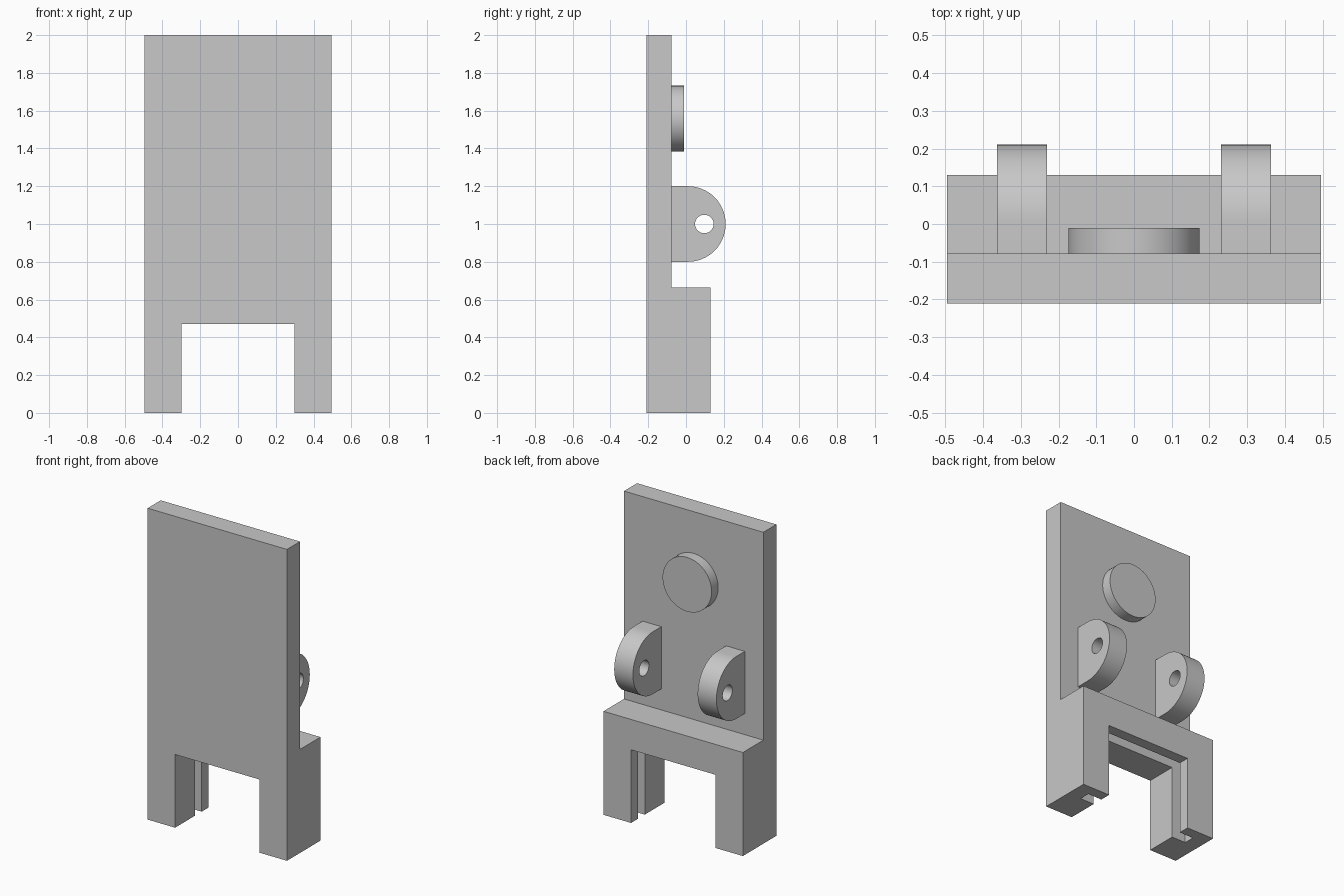
import bpy
import bmesh
from math import sin, cos, pi, radians
from mathutils import Vector

cube = bpy.data.objects.get("Cube")
if cube:
    bpy.data.objects.remove(cube, do_unlink=True)

grey = bpy.data.materials.new("light grey")
grey.use_nodes = True
grey.diffuse_color = (0.58, 0.58, 0.58, 1)
grey.node_tree.nodes["Principled BSDF"].inputs["Base Color"].default_value = grey.diffuse_color


def extrude(name, points, offset):
    """Closed prism from a flat outline pushed along an offset."""
    bm = bmesh.new()
    face = bm.faces.new([bm.verts.new(p) for p in points])
    result = bmesh.ops.extrude_face_region(bm, geom=[face], use_keep_orig=True)
    verts = [g for g in result["geom"] if isinstance(g, bmesh.types.BMVert)]
    bmesh.ops.translate(bm, verts=verts, vec=Vector(offset))
    bmesh.ops.recalc_face_normals(bm, faces=bm.faces[:])
    mesh = bpy.data.meshes.new(name)
    bm.to_mesh(mesh)
    bm.free()
    mesh.materials.append(grey)
    obj = bpy.data.objects.new(name, mesh)
    bpy.context.collection.objects.link(obj)
    return obj


def select(obj):
    bpy.ops.object.select_all(action="DESELECT")
    obj.select_set(True)
    bpy.context.view_layer.objects.active = obj


def cut(obj, cutter):
    cutter.hide_render = True
    mod = obj.modifiers.new("cut", "BOOLEAN")
    mod.operation = "DIFFERENCE"
    mod.solver = "EXACT"
    mod.object = cutter
    select(obj)
    bpy.ops.object.modifier_apply(modifier=mod.name)
    bpy.data.objects.remove(cutter, do_unlink=True)


def smooth(obj):
    select(obj)
    bpy.ops.object.shade_smooth_by_angle(angle=radians(30))


def arc(cy, cz, r, start, end, n):
    """Points of an arc as pairs, end included."""
    return [(cy + r * cos(start + (end - start) * i / n),
             cz + r * sin(start + (end - start) * i / n)) for i in range(n + 1)]


HALF, FRONT, FACE, BACK = 0.495, -0.21, -0.078, 0.13

# Back plate and foot block as one L-shaped side profile
profile = [(FRONT, 0), (BACK, 0), (BACK, 0.665), (FACE, 0.665), (FACE, 2), (FRONT, 2)]
body = extrude("back_plate_and_foot", [(-HALF, y, z) for y, z in profile], (2 * HALF, 0, 0))

# Opening between the legs, and the slot that runs around it
for half, top, y0, y1 in ((0.3, 0.47, -0.5, 0.5), (0.4, 0.57, -0.01, 0.06)):
    outline = [(-half, y0, -0.1), (half, y0, -0.1), (half, y0, top), (-half, y0, top)]
    cut(body, extrude("slot_cutter", outline, (0, y1 - y0, 0)))

# Rounded hinge lugs with a pin hole
for side, x in (("left", 0.23), ("right", -0.363)):
    outline = [(FACE, 0.8)] + arc(0.01, 1, 0.2, -pi / 2, pi / 2, 32) + [(FACE, 1.2)]
    lug = extrude(side + "_hinge_lug", [(x, y, z) for y, z in outline], (0.133, 0, 0))
    hole = arc(0.097, 1, 0.049, 0, 2 * pi, 32)[:-1]
    cut(lug, extrude("pin_cutter", [(x - 0.1, y, z) for y, z in hole], (0.4, 0, 0)))
    smooth(lug)

# Round button on the plate
rim = arc(0, 1.558, 0.174, 0, 2 * pi, 64)[:-1]
button = extrude("round_button", [(x, FACE, z) for x, z in rim], (0, 0.067, 0))
smooth(button)
